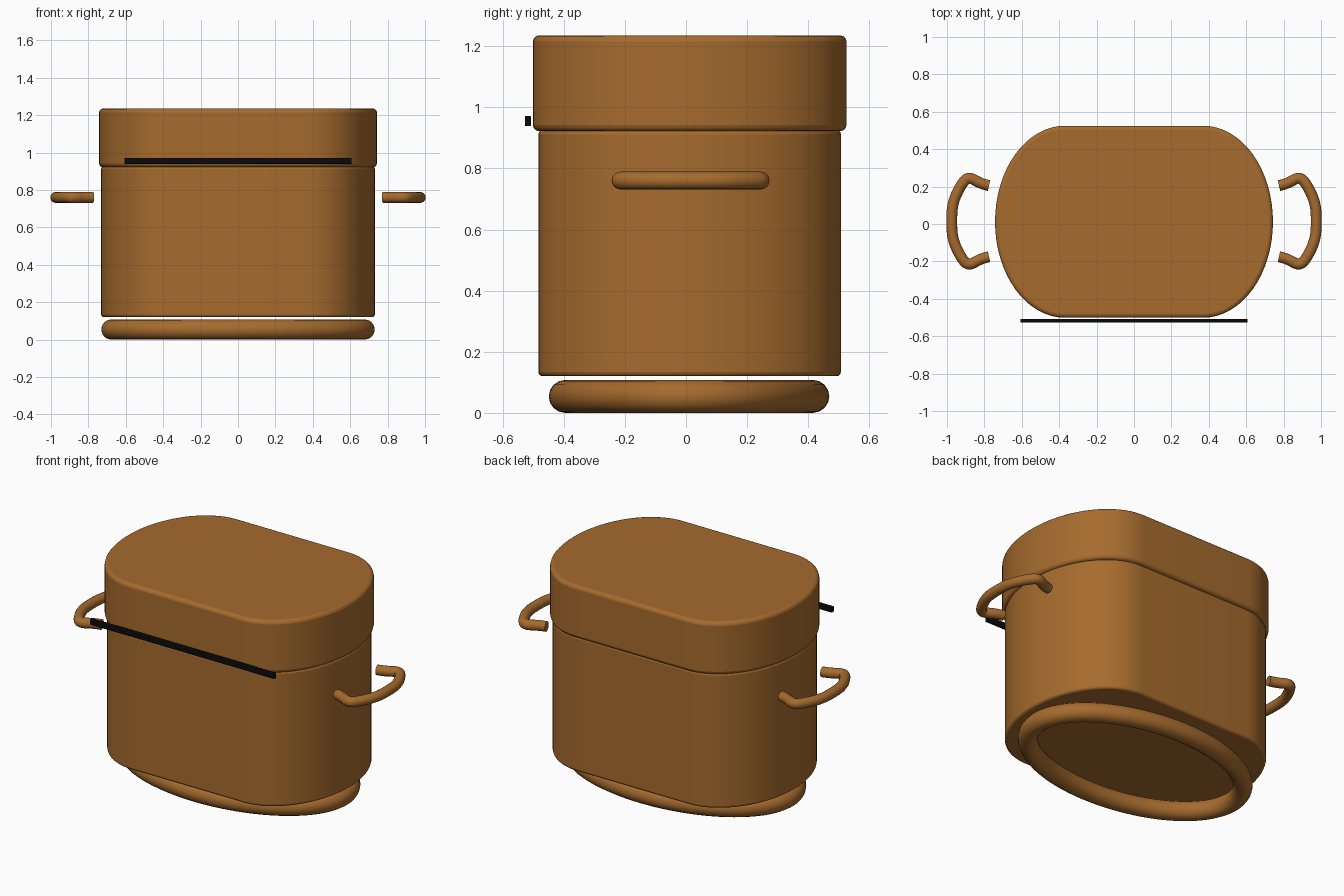
import bpy
import math

cube = bpy.data.objects.get("Cube")
if cube:
    bpy.data.objects.remove(cube, do_unlink=True)


def make_material(name, rgb):
    mat = bpy.data.materials.new(name)
    mat.use_nodes = True
    mat.diffuse_color = (*rgb, 1)
    mat.node_tree.nodes["Principled BSDF"].inputs["Base Color"].default_value = (*rgb, 1)
    return mat


COPPER = make_material("copper brown", (0.38, 0.147, 0.027))
BLACK = make_material("black", (0.003, 0.003, 0.003))
CENTRE_Y = 0.012


def finish(obj, mat):
    obj.data.materials.append(mat)
    bpy.ops.object.select_all(action="DESELECT")
    obj.select_set(True)
    bpy.context.view_layer.objects.active = obj
    bpy.ops.object.shade_smooth_by_angle(angle=math.radians(35))


def add_bevel(obj, width, segments):
    bevel = obj.modifiers.new("rounded edges", "BEVEL")
    bevel.width = width
    bevel.segments = segments
    bevel.limit_method = "ANGLE"
    bevel.angle_limit = math.radians(40)


# Prism with straight front and back and half-ellipse ends
def oblong(name, half_x, half_y, bottom, top, rounding):
    straight, steps = 0.37, 32
    outline = []
    for side in (1, -1):
        for i in range(steps + 1):
            a = side * math.pi / 2 * (2 * i / steps - 1)
            a = a if side > 0 else math.pi - a
            if side < 0:
                a = math.pi / 2 + math.pi * i / steps
            outline.append((side * straight + (half_x - straight) * math.cos(a),
                            CENTRE_Y + half_y * math.sin(a)))
    n = len(outline)
    verts = [(x, y, z) for z in (bottom, top) for x, y in outline]
    faces = [(i, (i + 1) % n, n + (i + 1) % n, n + i) for i in range(n)]
    faces += [tuple(reversed(range(n))), tuple(range(n, 2 * n))]
    mesh = bpy.data.meshes.new(name)
    mesh.from_pydata(verts, [], faces)
    obj = bpy.data.objects.new(name, mesh)
    bpy.context.collection.objects.link(obj)
    add_bevel(obj, rounding, 3)
    finish(obj, COPPER)


# Tube swept along a path
def tube(name, points, radius, closed=False):
    curve = bpy.data.curves.new(name, "CURVE")
    curve.dimensions = "3D"
    curve.bevel_depth = radius
    curve.bevel_resolution = 6
    curve.use_fill_caps = True
    spline = curve.splines.new("POLY" if closed else "NURBS")
    spline.points.add(len(points) - 1)
    for point, co in zip(spline.points, points):
        point.co = (*co, 1)
    spline.use_cyclic_u = closed
    if not closed:
        spline.use_endpoint_u = True
        spline.order_u = 3
        spline.resolution_u = 8
    obj = bpy.data.objects.new(name, curve)
    bpy.context.collection.objects.link(obj)
    bpy.ops.object.select_all(action="DESELECT")
    obj.select_set(True)
    bpy.context.view_layer.objects.active = obj
    bpy.ops.object.convert(target="MESH")
    finish(bpy.context.object, COPPER)


# Pot body and lid
oblong("body", 0.732, 0.495, 0.12, 0.925, 0.014)
oblong("lid", 0.743, 0.513, 0.922, 1.235, 0.02)

# Oval foot ring
ring = []
for i in range(96):
    a = math.tau * i / 96
    ring.append((0.677 * math.cos(a), 0.01 + 0.405 * math.sin(a), 0.054))
tube("foot_ring", ring, 0.054, closed=True)

# Side handles, mirrored about the middle
half = [(0.775, 0.19), (0.82, 0.2), (0.885, 0.24), (0.925, 0.195), (0.97, 0.1)]
path = half + [(0.976, 0.0)] + [(x, -y) for x, y in reversed(half)]
for name, side in (("left_handle", 1), ("right_handle", -1)):
    tube(name, [(side * x, y + 0.015, 0.76) for x, y in path], 0.029)

# Front trim bar
bpy.ops.mesh.primitive_cube_add(size=1, location=(0, -0.517, 0.955))
bar = bpy.context.object
bar.name = "front_trim_bar"
bar.scale = (1.214, 0.02, 0.034)
bpy.ops.object.transform_apply(location=False, rotation=False, scale=True)
add_bevel(bar, 0.004, 2)
finish(bar, BLACK)
